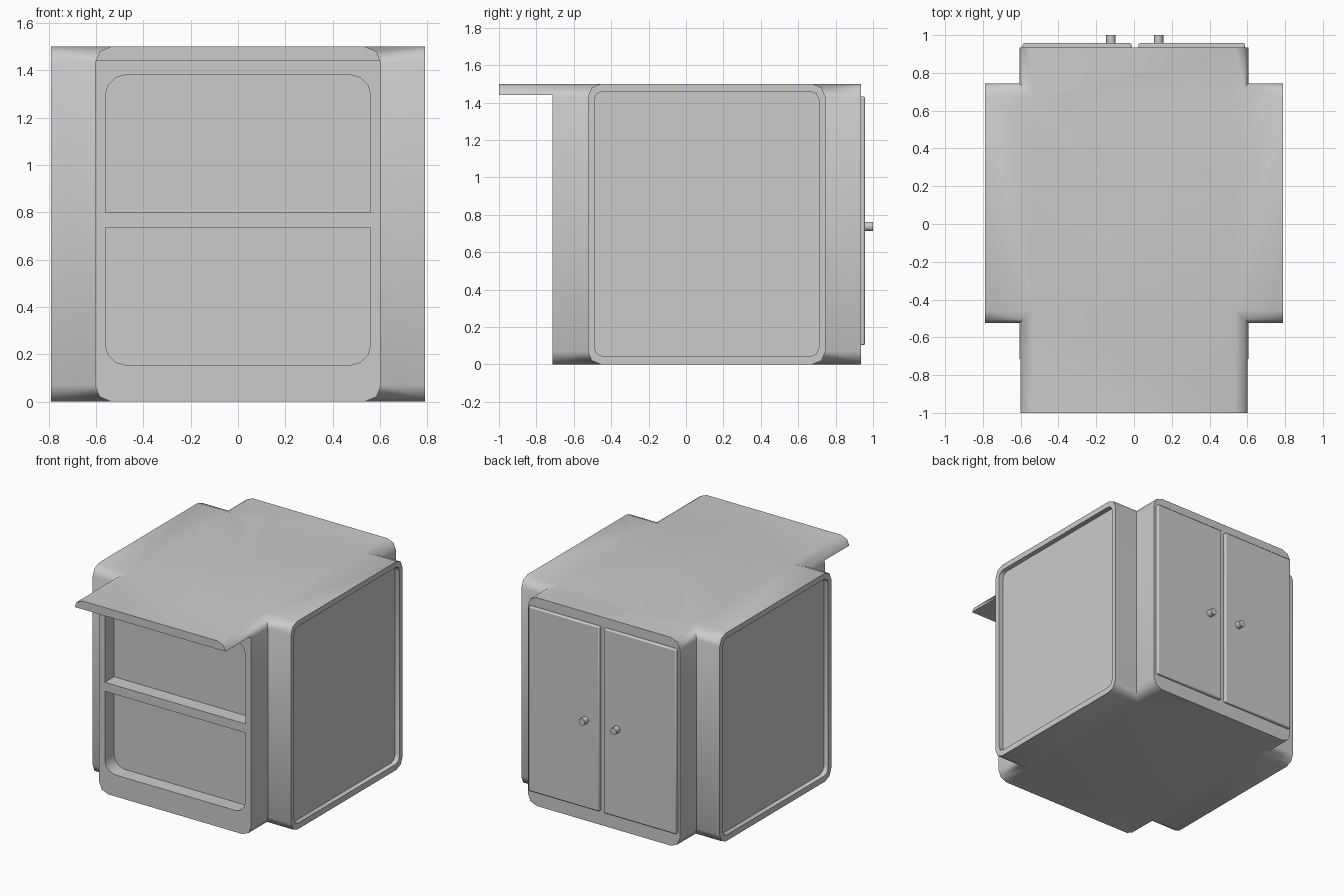
import bpy, bmesh, math
from mathutils import Vector

if "Cube" in bpy.data.objects:
    bpy.data.objects.remove(bpy.data.objects["Cube"])


def rounded(a0, a1, b0, b1, r_low, r_high, seg=2):
    """Rectangle outline with separate radii for lower and upper corners."""
    pts = []
    for sa, sb, start in ((1, 1, 0), (-1, 1, 90), (-1, -1, 180), (1, -1, 270)):
        r = r_high if sb > 0 else r_low
        ca = (a1 - r) if sa > 0 else (a0 + r)
        cb = (b1 - r) if sb > 0 else (b0 + r)
        if r == 0:
            pts.append((ca, cb))
            continue
        for i in range(seg + 1):
            t = math.radians(start + 90 * i / seg)
            pts.append((ca + r * math.cos(t), cb + r * math.sin(t)))
    return pts


def prism(name, outline, axis, lo, hi):
    """Extrude an outline (a, z) along x or y."""
    bm = bmesh.new()

    def place(a, z, d):
        return (d, a, z) if axis == 'X' else (a, d, z)
    face = bm.faces.new([bm.verts.new(place(a, z, lo)) for a, z in outline])
    ext = bmesh.ops.extrude_face_region(bm, geom=[face])
    move = Vector(place(0, 0, hi - lo))
    bmesh.ops.translate(bm, vec=move,
                        verts=[v for v in ext['geom'] if isinstance(v, bmesh.types.BMVert)])
    bmesh.ops.recalc_face_normals(bm, faces=bm.faces)
    me = bpy.data.meshes.new(name)
    bm.to_mesh(me)
    bm.free()
    ob = bpy.data.objects.new(name, me)
    bpy.context.collection.objects.link(ob)
    return ob


def activate(ob):
    bpy.ops.object.select_all(action='DESELECT')
    ob.select_set(True)
    bpy.context.view_layer.objects.active = ob


def combine(target, tool, operation):
    mod = target.modifiers.new(operation.lower(), 'BOOLEAN')
    mod.operation, mod.object, mod.solver = operation, tool, 'EXACT'
    activate(target)
    bpy.ops.object.modifier_apply(modifier=mod.name)
    bpy.data.objects.remove(tool)


def smooth(ob):
    activate(ob)
    bpy.ops.object.shade_smooth_by_angle(angle=math.radians(50))


# Cabinet: long body with overhanging top, crossed by a wider body
cabinet = prism("cabinet_body", rounded(-0.605, 0.605, 0, 1.5, 0.07, 0.07), 'Y', -1, 0.935)
combine(cabinet, prism("overhang_cut", rounded(-0.9, 0.9, -0.2, 1.44, 0, 0), 'Y', -1.2, -0.715), 'DIFFERENCE')
combine(cabinet, prism("wide_body", rounded(-0.525, 0.745, 0, 1.5, 0.07, 0.07), 'X', -0.79, 0.79), 'UNION')

# Two front compartments separated by a shelf
for z0, z1, low, high in ((0.155, 0.735, 0.085, 0), (0.80, 1.38, 0, 0.085)):
    combine(cabinet, prism("compartment_cut", rounded(-0.56, 0.56, z0, z1, low, high, 3), 'Y', -0.9, -0.61), 'DIFFERENCE')

# Recessed side panels
for s in (-1, 1):
    lo, hi = sorted((s * 0.755, s * 0.9))
    combine(cabinet, prism("side_cut", rounded(-0.49, 0.71, 0.043, 1.46, 0.045, 0.045), 'X', lo, hi), 'DIFFERENCE')
smooth(cabinet)

# Rear doors with softened edges, and knobs
for side, x0, x1, kx in (("left", -0.59, -0.013, -0.122), ("right", 0.023, 0.587, 0.13)):
    door = prism(side + "_door", rounded(x0, x1, 0.103, 1.432, 0, 0), 'Y', 0.925, 0.957)
    bev = door.modifiers.new("soft_edges", 'BEVEL')
    bev.width, bev.segments = 0.008, 2
    smooth(door)
    bpy.ops.mesh.primitive_cylinder_add(vertices=8, radius=0.025, depth=0.05,
                                        location=(kx, 0.975, 0.737),
                                        rotation=(math.pi / 2, 0, 0))
    knob = bpy.context.object
    knob.name = side + "_knob"
    smooth(knob)
